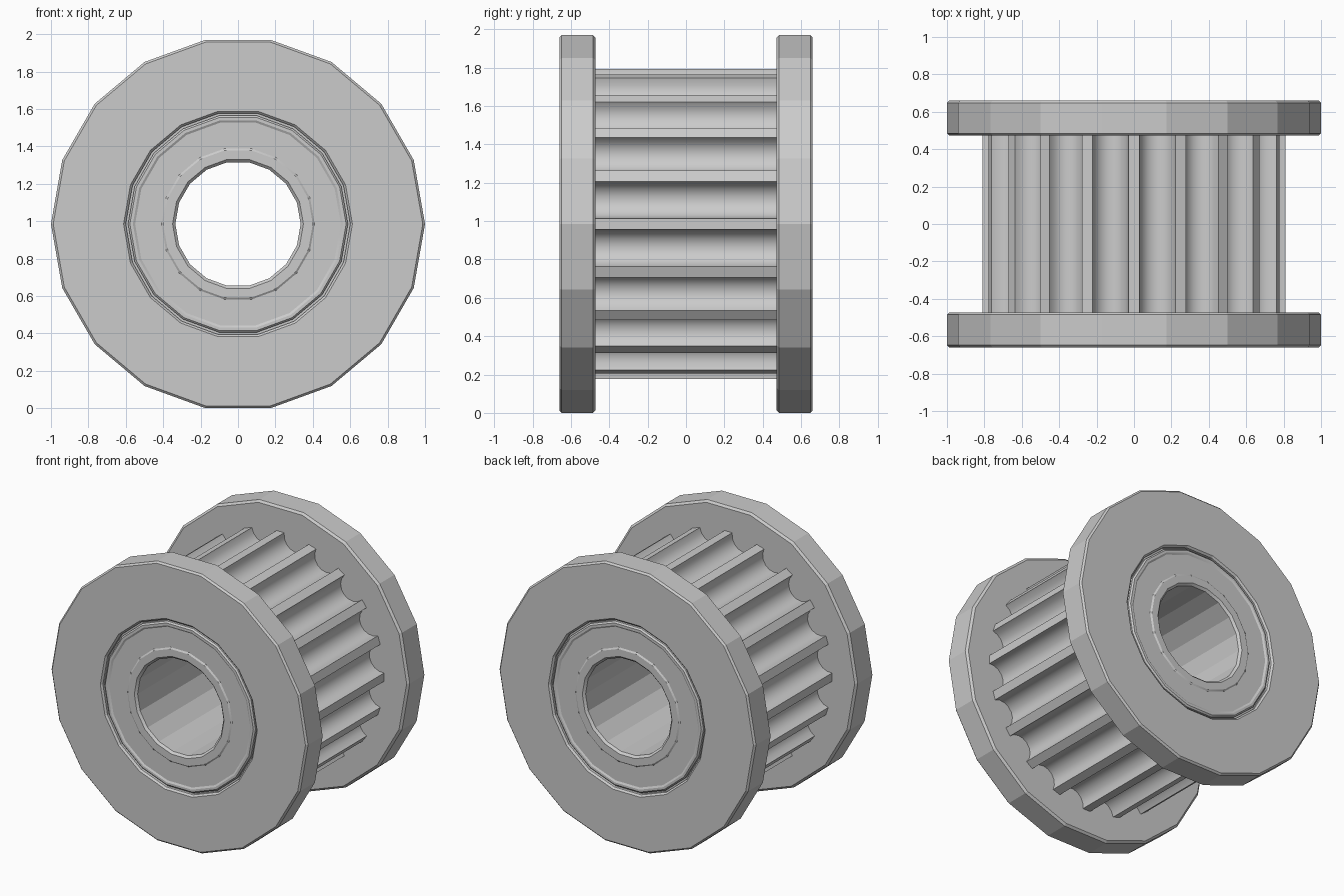
import bpy, bmesh
from math import sin, cos, pi, radians

if "Cube" in bpy.data.objects:
    bpy.data.objects.remove(bpy.data.objects["Cube"])

SIDES, TEETH = 18, 20
CZ = 0.985                     # axle height


def finish(name, bm, smooth=None):
    bmesh.ops.recalc_face_normals(bm, faces=bm.faces)
    me = bpy.data.meshes.new(name)
    bm.to_mesh(me)
    bm.free()
    ob = bpy.data.objects.new(name, me)
    bpy.context.collection.objects.link(ob)
    ob.location.z = CZ
    if smooth:
        bpy.ops.object.select_all(action='DESELECT')
        ob.select_set(True)
        bpy.context.view_layer.objects.active = ob
        bpy.ops.object.shade_smooth_by_angle(angle=radians(smooth))
    return ob


def skin(bm, loops):
    """Join a closed series of equally sized closed loops with quads."""
    rings = [[bm.verts.new(p) for p in loop] for loop in loops]
    n = len(rings[0])
    for a, b in zip(rings, rings[1:] + rings[:1]):
        for i in range(n):
            j = (i + 1) % n
            bm.faces.new((a[i], a[j], b[j], b[i]))


def circle(r, y, n=SIDES):
    return [(r * cos(2 * pi * i / n), y, r * sin(2 * pi * i / n)) for i in range(n)]


def lathe(name, profile, side=1, smooth=None):
    bm = bmesh.new()
    skin(bm, [circle(r, y * side) for r, y in profile])
    return finish(name, bm, smooth)


# Flange with chamfered rims, and the bearing set into it
flange = [(0.985, 0.472), (1.0, 0.485), (1.0, 0.648), (0.988, 0.66),
          (0.612, 0.66), (0.600, 0.648), (0.600, 0.472)]
bearing = [(0.600, 0.472), (0.600, 0.630), (0.588, 0.630), (0.588, 0.645),
           (0.578, 0.655), (0.562, 0.655), (0.550, 0.648), (0.410, 0.648),
           (0.400, 0.655), (0.350, 0.655), (0.335, 0.640), (0.335, 0.472)]
for side, label in ((-1, "front"), (1, "back")):
    lathe(label + "_flange", flange, side)
    lathe(label + "_bearing", bearing, side, 15)

# Bore sleeve between the bearings
lathe("bore_sleeve", [(0.335, -0.472), (0.335, 0.472), (0.55, 0.472), (0.55, -0.472)])

# Toothed drum: flat lands with rounded grooves between them
R, DEPTH, SEG = 0.81, 0.10, 8
pitch, land = 2 * pi / TEETH, radians(2.1)
half = R * sin(pitch / 2 - land)
mouth = R * cos(pitch / 2 - land)
section = []
for t in range(TEETH):
    mid = (t + 0.5) * pitch
    for k in range(SEG + 1):
        a = pi * k / SEG
        u, v = -half * cos(a), mouth - DEPTH * sin(a)
        section.append((v * cos(mid) - u * sin(mid), v * sin(mid) + u * cos(mid)))
bm = bmesh.new()
outer = [[(x, y, z) for x, z in section] for y in (-0.475, 0.475)]
inner = [circle(0.57, y, len(section)) for y in (0.475, -0.475)]
skin(bm, outer + inner)
finish("toothed_drum", bm, 30)
